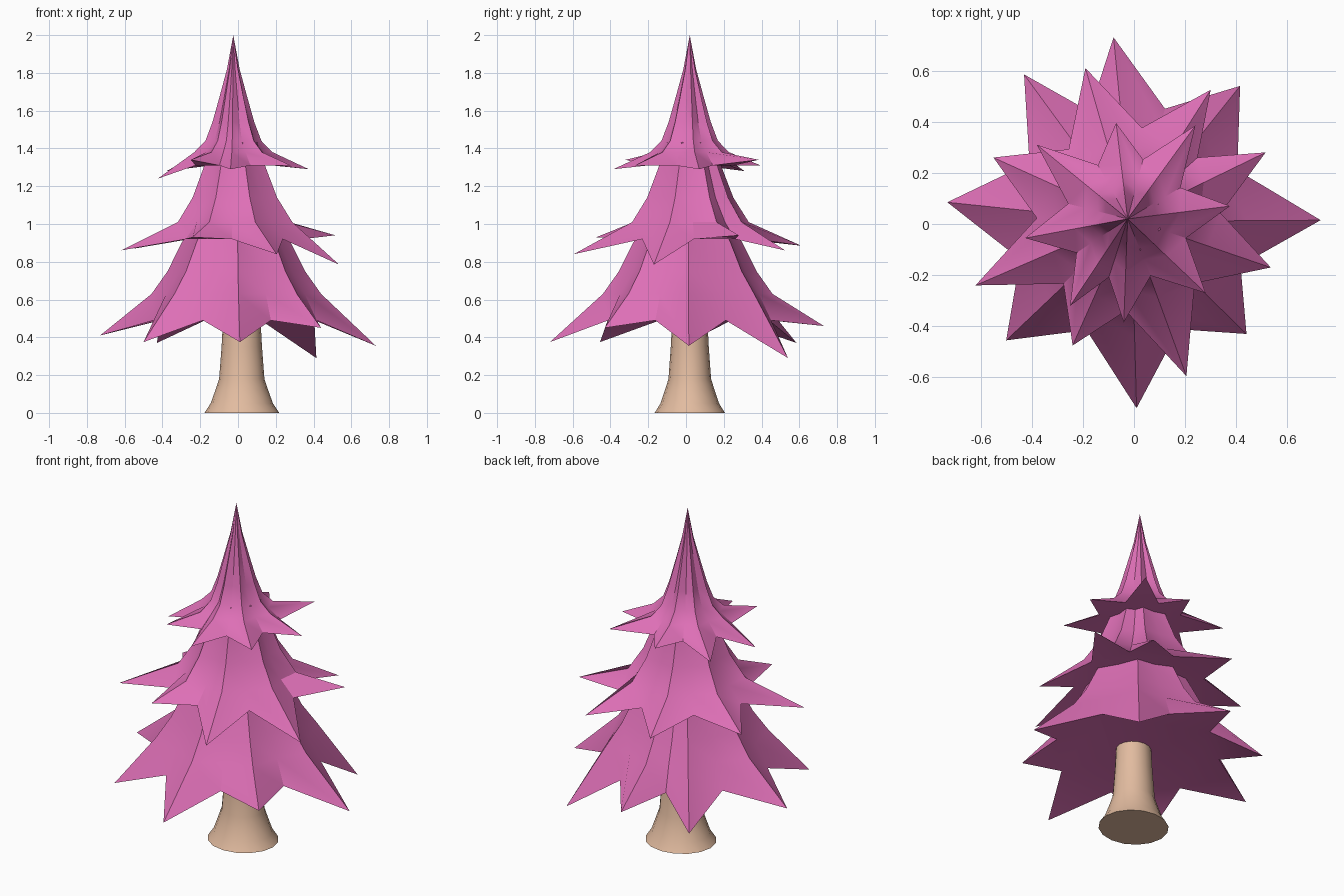
import bpy, bmesh
from math import cos, sin, pi, atan2

if "Cube" in bpy.data.objects:
    bpy.data.objects.remove(bpy.data.objects["Cube"])


def material(name, rgb):
    m = bpy.data.materials.new(name)
    m.diffuse_color = (*rgb, 1)
    m.use_nodes = True
    m.node_tree.nodes["Principled BSDF"].inputs["Base Color"].default_value = m.diffuse_color
    return m


def finish(bm, name, mat, angle):
    bmesh.ops.recalc_face_normals(bm, faces=bm.faces)
    me = bpy.data.meshes.new(name)
    bm.to_mesh(me)
    bm.free()
    ob = bpy.data.objects.new(name, me)
    bpy.context.collection.objects.link(ob)
    me.materials.append(mat)
    bpy.ops.object.select_all(action='DESELECT')
    ob.select_set(True)
    bpy.context.view_layer.objects.active = ob
    bpy.ops.object.shade_smooth_by_angle(angle=angle)
    return ob


def loft(bm, rings):
    # Quad strips between closed rings of equal length
    vs = [[bm.verts.new(p) for p in r] for r in rings]
    n = len(vs[0])
    for a, b in zip(vs, vs[1:]):
        for i in range(n):
            j = (i + 1) % n
            bm.faces.new((a[i], a[j], b[j], b[i]))
    return vs


def tier(name, apex, profile, tips, valley_r, valley_z):
    # Pleated skirt: ridges run out to the listed tips, valleys lie between
    cx, cy = apex[0], apex[1]
    tips = sorted(tips, key=lambda t: atan2(t[1] - cy, t[0] - cx))
    angs = [atan2(t[1] - cy, t[0] - cx) for t in tips]
    n = len(tips)
    mids = [(angs[i] + (angs[i + 1] if i + 1 < n else angs[0] + 2 * pi)) / 2
            for i in range(n)]

    def polar(a, r, z):
        return (cx + r * cos(a), cy + r * sin(a), z)

    rings = []
    for r, z, pleat in profile:
        rings.append([p for a, m in zip(angs, mids)
                      for p in (polar(a, r, z), polar(m, r * pleat, z))])
    rings.append([p for t, m in zip(tips, mids)
                  for p in (t, polar(m, valley_r, valley_z))])
    bm = bmesh.new()
    vs = loft(bm, rings)
    # Pointed top
    c = bm.verts.new(apex)
    for i in range(2 * n):
        bm.faces.new((c, vs[0][i], vs[0][(i + 1) % (2 * n)]))
    # Flat underside with a triangle under every tip
    rim = vs[-1]
    bm.faces.new(rim[1::2])
    for i in range(0, 2 * n, 2):
        bm.faces.new((rim[i - 1], rim[i], rim[i + 1]))
    finish(bm, name, pink, 0.5)


pink = material("foliage_pink", (0.73, 0.16, 0.47))
wood = material("trunk_wood", (0.76, 0.50, 0.35))

# Flared trunk
bm = bmesh.new()
trunk = [(0.09, 0.70), (0.10, 0.48), (0.107, 0.35), (0.12, 0.18),
         (0.14, 0.12), (0.165, 0.05), (0.198, 0.0)]
ends = loft(bm, [[(0.02 + r * cos(2 * pi * i / 16), 0.02 + 0.94 * r * sin(2 * pi * i / 16), z)
                  for i in range(16)] for r, z in trunk])
bm.faces.new(ends[0])
bm.faces.new(ends[-1])
finish(bm, "trunk", wood, 0.7)

# Foliage tiers, bottom to top
tier("lower_branches", (-0.01, 0.01, 1.10),
     [(0.20, 1.06, 0.87), (0.29, 0.90, 0.87), (0.365, 0.75, 0.87), (0.45, 0.63, 0.87)],
     [(0.73, 0.015, 0.355), (0.44, -0.43, 0.45), (0.01, -0.72, 0.375),
      (-0.50, -0.455, 0.375), (-0.73, 0.085, 0.41), (-0.43, 0.585, 0.37),
      (-0.08, 0.73, 0.46), (0.415, 0.54, 0.29)], 0.46, 0.49)

tier("middle_branches", (-0.02, 0.02, 1.48),
     [(0.13, 1.43, 0.85), (0.18, 1.29, 0.85), (0.24, 1.14, 0.85), (0.325, 1.01, 0.86)],
     [(0.515, 0.28, 0.94), (0.535, -0.17, 0.785), (0.205, -0.595, 0.84),
      (-0.24, -0.475, 0.93), (-0.62, -0.24, 0.86), (-0.55, 0.26, 0.87),
      (-0.19, 0.61, 0.885), (0.30, 0.525, 0.86)], 0.36, 0.92)

tier("top_branches", (-0.025, 0.02, 2.0),
     [(0.034, 1.82, 0.77), (0.075, 1.67, 0.77), (0.112, 1.54, 0.78),
      (0.15, 1.44, 0.80), (0.21, 1.38, 0.82)],
     [(0.24, 0.385, 1.34), (0.375, 0.07, 1.29), (0.28, -0.27, 1.31),
      (-0.04, -0.385, 1.29), (-0.25, -0.32, 1.34), (-0.425, -0.055, 1.24),
      (-0.38, 0.31, 1.28), (-0.07, 0.395, 1.31)], 0.24, 1.31)
